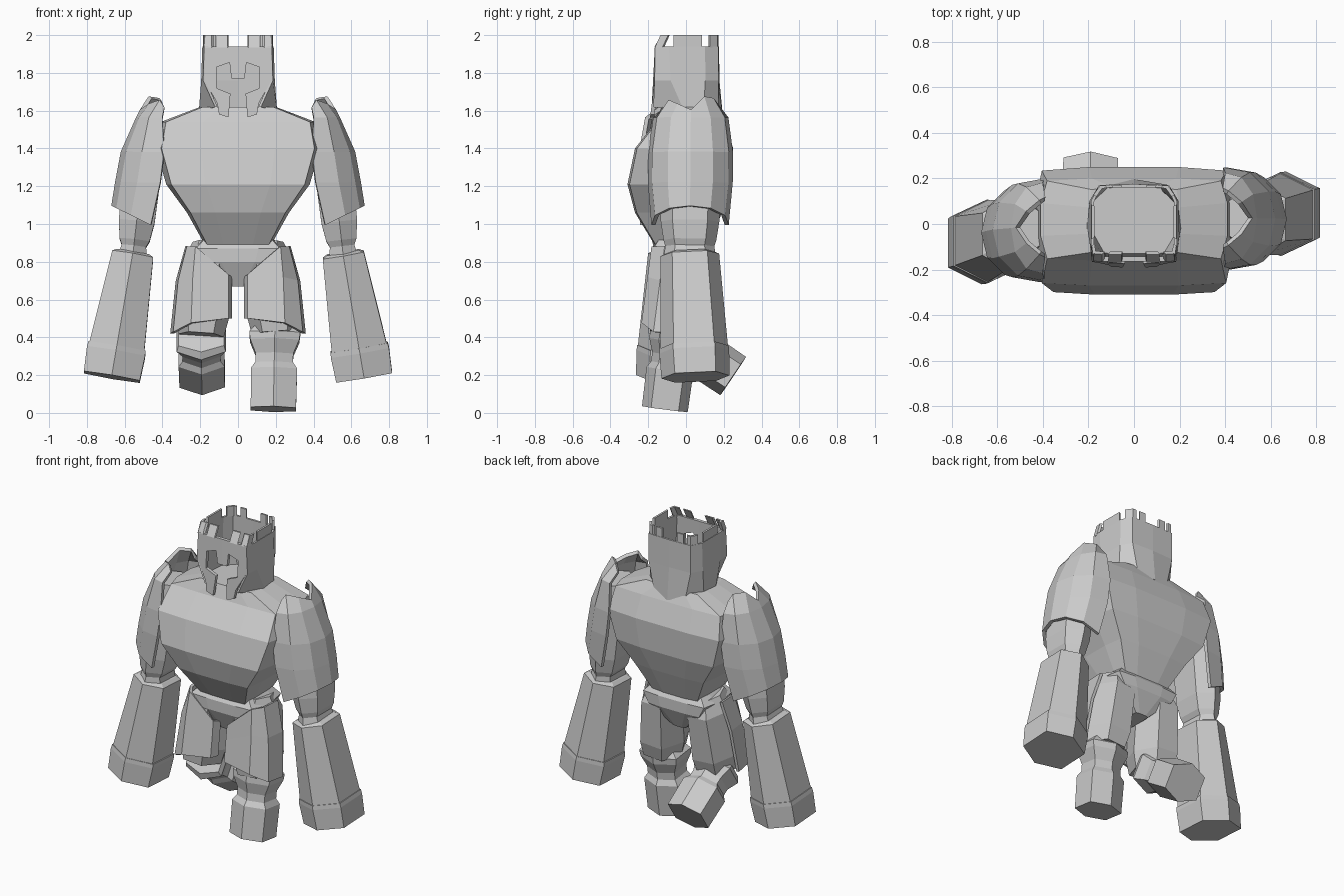
import bpy, math
from mathutils import Vector

if "Cube" in bpy.data.objects:
    bpy.data.objects.remove(bpy.data.objects["Cube"], do_unlink=True)

STONE = (0.6, 0.6, 0.6, 1)
mat = bpy.data.materials.new("stone_grey")
mat.use_nodes = True
mat.diffuse_color = STONE
mat.node_tree.nodes["Principled BSDF"].inputs["Base Color"].default_value = STONE


def make(name, verts, faces, thick=0):
    mesh = bpy.data.meshes.new(name)
    mesh.from_pydata([tuple(v) for v in verts], [], faces)
    mesh.materials.append(mat)
    ob = bpy.data.objects.new(name, mesh)
    bpy.context.collection.objects.link(ob)
    bpy.context.view_layer.objects.active = ob
    ob.select_set(True)
    bpy.ops.object.mode_set(mode='EDIT')
    bpy.ops.mesh.select_all(action='SELECT')
    bpy.ops.mesh.normals_make_consistent(inside=False)
    bpy.ops.object.mode_set(mode='OBJECT')
    ob.select_set(False)
    if thick:
        mod = ob.modifiers.new("thickness", 'SOLIDIFY')
        mod.thickness = thick
        mod.offset = 0
    return ob


def skin(name, rows, closed=True, thick=0):
    """Bridge rows of equal point count into one faceted surface."""
    n = len(rows[0])
    verts = [p for r in rows for p in r]
    faces = []
    for i in range(len(rows) - 1):
        for k in range(n if closed else n - 1):
            j = (k + 1) % n
            faces.append((i * n + k, i * n + j, i * n + n + j, i * n + n + k))
    if closed:
        faces += [tuple(range(n)), tuple(range(len(verts) - n, len(verts)))]
    return make(name, verts, faces, thick)


def mirror_plan(half):
    return half + [(-x, y) for x, y in reversed(half) if x > 0]


# Limb cross-sections: ridge or flat side toward the front
RIDGE = [(0, -1), (1, -.6), (1, .6), (0, 1), (-1, .6), (-1, -.6)]
FLAT = [(.55, -1), (1, 0), (.55, 1), (-.55, 1), (-1, 0), (-.55, -1)]


def limb(name, a, b, levels, plan):
    a, b = Vector(a), Vector(b)
    axis = (b - a).normalized()
    side = Vector((1, 0, 0))
    side = (side - axis * side.dot(axis)).normalized()
    fwd = side.cross(axis)
    if fwd.y < 0:
        fwd = -fwd
    skin(name, [[a.lerp(b, t) + side * x * rx + fwd * y * ry for x, y in plan]
                for t, rx, ry in levels])


# Torso: barrel chest tapering to the waist
BODY = mirror_plan([(0, -1), (.45, -1), (.93, -.96), (1, -.4),
                    (1, .4), (.93, .94), (.45, 1), (0, 1)])
torso = [(1.62, .20, -.13, .16), (1.54, .41, -.16, .2), (1.40, .435, -.27, .25),
         (1.21, .38, -.31, .24), (1.06, .27, -.27, .19), (.88, .17, -.16, .12)]
skin("torso", [[(x * rx, (f + b) / 2 + y * (b - f) / 2, z) for x, y in BODY]
               for z, rx, f, b in torso])
pelvis = [(.93, .18, .12), (.87, .24, .16), (.80, .2, .16), (.67, .05, .1)]
skin("pelvis", [[(x * rx, y * ry - .02, z) for x, y in BODY] for z, rx, ry in pelvis])

# Helmet: hollow wrap round the sides and back
half_top = [(.172, -.16), (.182, -.09), (.182, .1), (.15, .165), (0, .168)]
half_mid = [(.178, -.165), (.188, -.08), (.188, .1), (.15, .165), (0, .17)]
half_low = [(.115, -.17), (.2, -.01), (.19, .09), (.11, .165), (0, .19)]
low_z = [1.62, 1.6, 1.59, 1.57, 1.55]


def wrap(half, zs):
    right = [(x, y, z) for (x, y), z in zip(half, zs)]
    return right + [(-x, y, z) for x, y, z in reversed(right[:-1])]


skin("helmet_wrap", [wrap(half_top, [1.94] * 5), wrap(half_mid, [1.76] * 5),
                     wrap(half_low, low_z)], False, .014)

# Face plate with one visor opening running down to the chin
outline = [(0, 1.94), (.178, 1.94), (.178, 1.76), (.11, 1.64), (.1, 1.58), (.05, 1.565),
           (.04, 1.69), (.115, 1.72), (.115, 1.83), (.045, 1.855), (.035, 1.77), (0, 1.77)]
for s, label in ((1, "left"), (-1, "right")):
    rows = [[(s * x, -.165 - max(0, 1.76 - z) * .13 + d, z) for x, z in outline]
            for d in (0, .022)]
    skin("face_plate_" + label, rows)


# Crown battlements: upright plates along the rim
def merlon(a, b, lean=0):
    rows = []
    for z, l in ((1.935, 0), (2.0, lean)):
        rows.append([(x * k, y * k + l, z) for (x, y), k in
                     ((a, 1), (b, 1), (b, .93), (a, .93))])
    skin("crown_merlon", rows)


for s in (1, -1):
    merlon((.055 * s, -.168), (.113 * s, -.168), .035)
    merlon((.14 * s, -.168), (.18 * s, -.165), .035)
    merlon((.18 * s, -.165), (.186 * s, -.125), .03)
    merlon((.186 * s, -.065), (.186 * s, .085))
    merlon((.178 * s, .128), (.15 * s, .168))
    merlon((.15 * s, .168), (.125 * s, .17))
    merlon((.1 * s, .17), (.055 * s, .172))


# Arms: left swings back, right swings forward
def arm(s, label, y_top, y_wrist, y_hand):
    wrist, hand = (s * .555, y_wrist, .85), (s * .668, y_hand, .19)
    limb("upper_arm_" + label, (s * .48, y_top, 1.5), wrist,
         [(0, .07, .12), (.3, .1, .16), (.75, .095, .155), (.9, .08, .14),
          (.95, .065, .13), (1.06, .08, .14)], RIDGE)
    limb("forearm_" + label, wrist, hand,
         [(0, .085, .125), (.02, .11, .155), (.78, .148, .18)], RIDGE)
    limb("fist_" + label, wrist, hand,
         [(.76, .153, .183), (.8, .156, .185), (1, .15, .18)], RIDGE)

    # Curved shoulder guard, open toward the body, notched at the top
    rows = []
    for i, (z, xi, xo, hw) in enumerate([(1.64, .39, .43, .125), (1.56, .40, .53, .19),
                                         (1.38, .39, .61, .215), (1.22, .41, .64, .215),
                                         (1.04, .46, .66, .195)]):
        row = []
        for k in range(7):
            ang = math.radians(-96 + 32 * k)
            x = xi + (xo - xi) * max(0, math.cos(ang)) ** .8
            zz = z
            if i == 0:
                x += (.0, .0, .04, .08, .04, .0, .0)[k]
                zz += (-.03, .01, -.01, -.04, .03, .02, -.03)[k]
            if i == 4:
                zz += .05 * (x - .55) / .1
            shift = y_top + (y_wrist - y_top) * (1.5 - z) / .65
            row.append((s * x, shift + hw * math.sin(ang), zz))
        rows.append(row)
    skin("shoulder_guard_" + label, rows, False, .022)


arm(1, "left", .025, .02, .05)
arm(-1, "right", -.02, -.045, -.085)


# Legs: left planted, right bent back at the knee
def leg(s, label, knee, foot, shin_top):
    hip = (s * .16, -.01, .9)
    limb("thigh_" + label, hip, knee,
         [(0, .08, .1), (.2, .125, .15), (.8, .14, .15), (1, .12, .13)], FLAT)
    limb("shin_" + label, knee, foot,
         shin_top + [(.1, .13, .13), (.28, .1, .105), (.42, .1, .105)], RIDGE)
    limb("foot_" + label, knee, foot,
         [(.38, .095, .1), (.48, .122, .125), (1, .12, .122)], RIDGE)

    # Thigh guard: shell over the front and outer side
    plan = [(-.155, -.1), (-.14, -.15), (.05, -.165), (.14, -.1), (.155, .03)]
    rows = []
    for t in (0, .4, 1):
        row = []
        for x, y in plan:
            x += .195
            top = min(.88, .72 + .8 * (x - .04))
            low = .5 - .08 * max(0, x - .2) / .15
            z = top + (low - top) * t
            x -= .08 * (1 - t) ** 2 * max(0, (x - .2) / .15)
            row.append((s * x, y - .01 - .13 * (.88 - z), z))
        rows.append(row)
    skin("thigh_guard_" + label, rows, False, .018)


leg(1, "left", (.195, -.06, .42), (.187, -.112, .02), [(-.1, .1, .1), (0, .135, .13)])
leg(-1, "right", (-.195, -.07, .41), (-.19, .25, .195), [(.02, .12, .1)])
